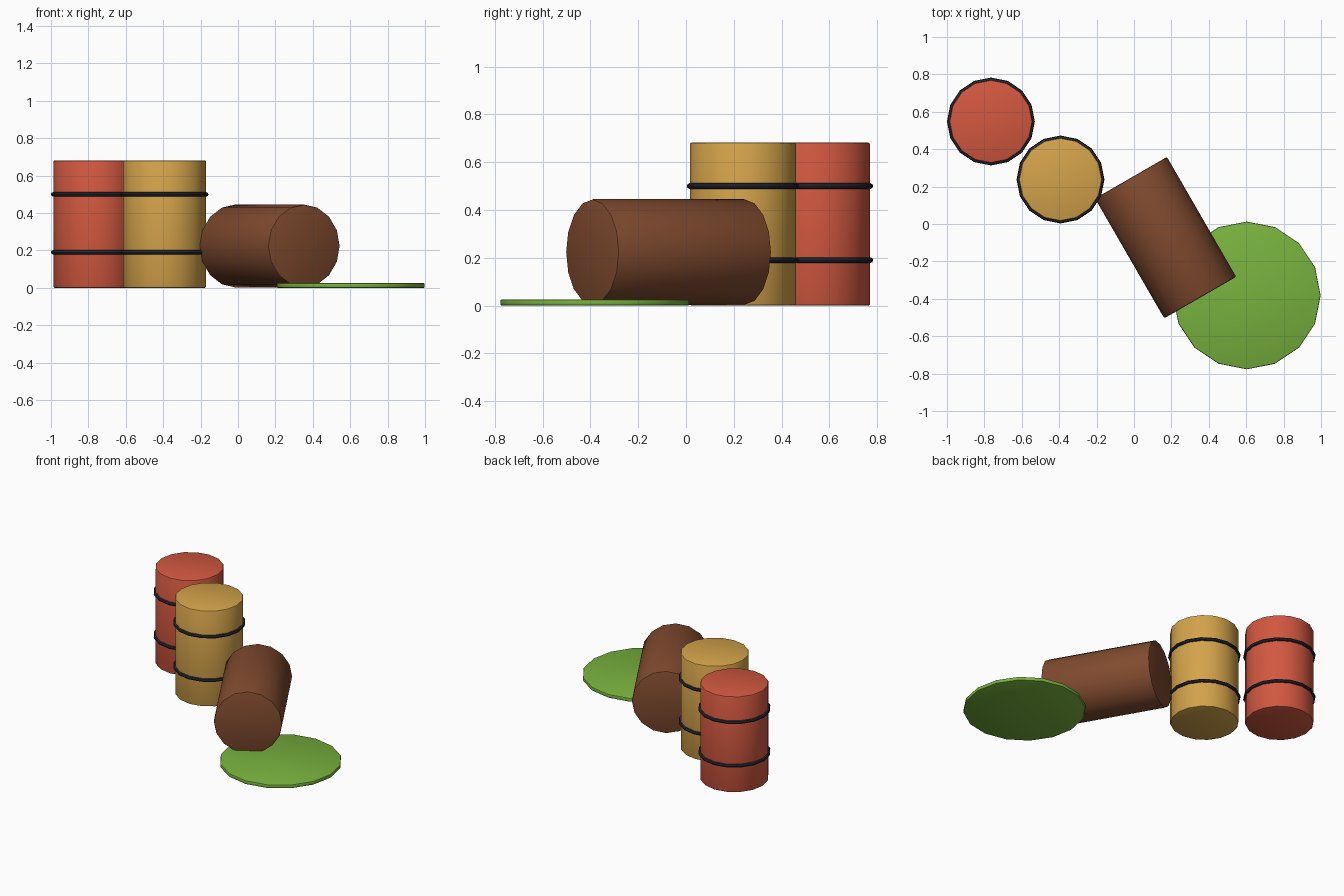
import bpy
import math

if "Cube" in bpy.data.objects:
    bpy.data.objects.remove(bpy.data.objects["Cube"])


def material(name, rgb):
    mat = bpy.data.materials.new(name)
    mat.diffuse_color = (*rgb, 1.0)
    mat.use_nodes = True
    mat.node_tree.nodes["Principled BSDF"].inputs["Base Color"].default_value = mat.diffuse_color
    return mat


RED = material("red paint", (0.645, 0.098, 0.051))
YELLOW = material("yellow paint", (0.658, 0.366, 0.069))
BROWN = material("rusty brown", (0.216, 0.069, 0.028))
GREEN = material("slime green", (0.188, 0.445, 0.048))
DARK = material("dark metal", (0.019, 0.023, 0.034))


def finish(obj, name, mat):
    obj.name = name
    obj.data.materials.append(mat)
    bpy.ops.object.shade_smooth_by_angle(angle=math.radians(35))
    return obj


def cylinder(name, mat, radius, depth, location, rotation=(0, 0, 0), bevel=0.008):
    bpy.ops.mesh.primitive_cylinder_add(vertices=16, radius=radius, depth=depth,
                                        location=location, rotation=rotation)
    obj = bpy.context.object
    # softened rims
    mod = obj.modifiers.new("rim bevel", "BEVEL")
    mod.width = bevel
    mod.segments = 2
    mod.limit_method = "ANGLE"
    mod.angle_limit = math.radians(40)
    bpy.ops.object.modifier_apply(modifier=mod.name)
    return finish(obj, name, mat)


def drum(label, mat, x, y):
    # upright drum with two hoops
    cylinder(label + "_drum", mat, 0.222, 0.682, (x, y, 0.341))
    for level, z in (("lower", 0.19), ("upper", 0.50)):
        bpy.ops.mesh.primitive_torus_add(major_radius=0.223, minor_radius=0.012,
                                         major_segments=16, minor_segments=8,
                                         location=(x, y, z))
        finish(bpy.context.object, f"{label}_{level}_hoop", DARK)


drum("red", RED, -0.765, 0.548)
drum("yellow", YELLOW, -0.393, 0.238)

# tipped drum lying on its side
cylinder("fallen_drum", BROWN, 0.222, 0.74, (0.169, -0.073, 0.224),
         (math.radians(90), 0, math.radians(30)))

# spilled puddle
cylinder("puddle", GREEN, 0.395, 0.026, (0.603, -0.382, 0.013), bevel=0.006)
